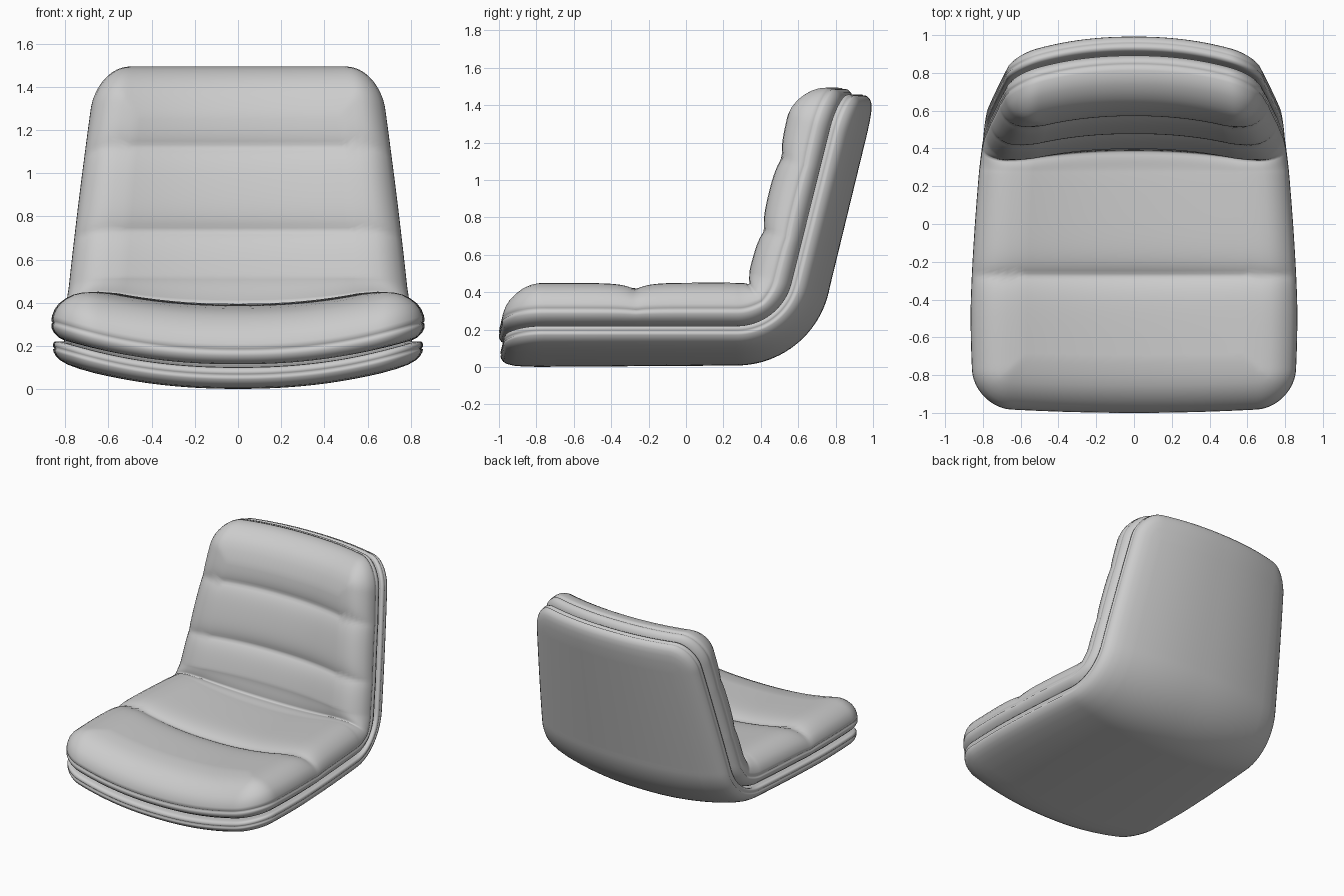
import bpy, bmesh
from math import sin, cos, tan, atan, exp

if "Cube" in bpy.data.objects:
    bpy.data.objects.remove(bpy.data.objects["Cube"])

# Guide line of the side edge: flat seat, fillet, leaning back
THETA = atan(1 / 0.25)
RAD, Z0, Y0, YC = 0.29, 0.23, -0.97, 0.4975
T = RAD * tan(THETA / 2)
S1 = YC - T - Y0                      # end of flat seat
S2 = S1 + RAD * THETA                 # start of straight back
L = S2 + (1.47 - Z0 - T * sin(THETA)) / sin(THETA)
WREF = 0.865


def guide(s):
    if s < S1:
        return Y0 + s, Z0, 0.0
    a = min((s - S1) / RAD, THETA)
    e = max(s - S2, 0)
    return (YC - T + RAD * sin(a) + e * cos(THETA),
            Z0 + RAD * (1 - cos(a)) + e * sin(THETA), a)


def half_width(s):
    if s < 0.5:
        return WREF - 0.02 * ((0.5 - s) / 0.5) ** 2
    return WREF - 0.21 * ((s - 0.5) / (L - 0.5)) ** 1.45


def place(xm, s, w):
    """Bend a flat point (across, along, thickness) into the seat shape."""
    y, z, a = guide(s)
    u = min(abs(xm) / WREF, 1)
    sag = (0.13 - 0.018 * s / L) * (1 - u ** 2.2)
    a2 = a * 1.5708 / THETA
    y += -sin(a) * w + sin(a2) * sag
    z += cos(a) * w - cos(a2) * sag
    y -= 0.03 * (1 - u * u) * max(0, 1 - s / 0.8)
    return xm * half_width(s) / WREF, y, z


# Cushion seams: position along the guide, depth
SEAMS = [(0.70, 0.05), ((S1 + S2) / 2, 0.05), (1.854, 0.038), (2.256, 0.038)]


def tuft(s, xm):
    u = xm / WREF
    return sum(d * exp(-abs(s - c) / 0.06) * (1 - 0.35 * u * u) for c, d in SEAMS)


NU, NV, CORNER = 90, 160, 0.2


def sheet(bm, section, tufted):
    """Rounded rectangle grid whose outer rings follow section (inset, height)."""
    k_max = len(section) - 1
    top = section[-1][1]
    grid = []
    for i in range(NU + 1):
        row = []
        for j in range(NV + 1):
            k = min(i, j, NU - i, NV - j, k_max)
            d, w = section[k]
            hx, hy = WREF - d, L / 2 - d
            x = hx * (2 * (i - k) / (NU - 2 * k) - 1)
            y = hy * (2 * (j - k) / (NV - 2 * k) - 1)
            r = max(CORNER - d, 0.01)
            cx = max(-hx + r, min(hx - r, x))
            cy = max(-hy + r, min(hy - r, y))
            q = ((x - cx) ** 2 + (y - cy) ** 2) ** 0.5
            if q > r:
                x, y = cx + (x - cx) * r / q, cy + (y - cy) * r / q
            s = y + L / 2
            if tufted:
                w -= tuft(s, x) * w / top
            row.append(bm.verts.new(place(x, s, w)))
        grid.append(row)
    for i in range(NU):
        for j in range(NV):
            bm.faces.new((grid[i][j], grid[i + 1][j],
                          grid[i + 1][j + 1], grid[i][j + 1]))


def body(name, section, tufted):
    bm = bmesh.new()
    sheet(bm, section, tufted)
    # hidden inner face, starting from the same outer ring
    d0, w0 = section[0]
    sheet(bm, [(d0 + (0.28 - d0) * i / 8, w0) for i in range(9)], False)
    bmesh.ops.remove_doubles(bm, verts=bm.verts, dist=0.0002)
    bmesh.ops.recalc_face_normals(bm, faces=bm.faces)
    for f in bm.faces:
        f.smooth = True
    me = bpy.data.meshes.new(name)
    bm.to_mesh(me)
    bm.free()
    ob = bpy.data.objects.new(name, me)
    bpy.context.collection.objects.link(ob)
    return ob


# Padded cushion with a piped side seam
body("cushion", [
    (0.10, 0.015), (0.06, 0.015), (0.035, 0.02), (0.012, 0.035), (0, 0.055),
    (0, 0.073), (0.008, 0.08), (0, 0.087), (0.003, 0.11), (0.015, 0.145),
    (0.035, 0.178), (0.065, 0.21), (0.10, 0.238), (0.14, 0.258),
    (0.19, 0.273), (0.25, 0.282), (0.28, 0.285)], True)

# Outer shell with a lipped rim
body("shell", [
    (0.12, 0.0), (0.06, 0.002), (0.03, 0.0), (0.014, -0.006), (0.008, -0.018),
    (0.008, -0.03), (0.016, -0.036), (0.008, -0.043), (0.011, -0.055),
    (0.022, -0.072), (0.042, -0.084), (0.075, -0.093), (0.13, -0.098),
    (0.2, -0.1)], False)
